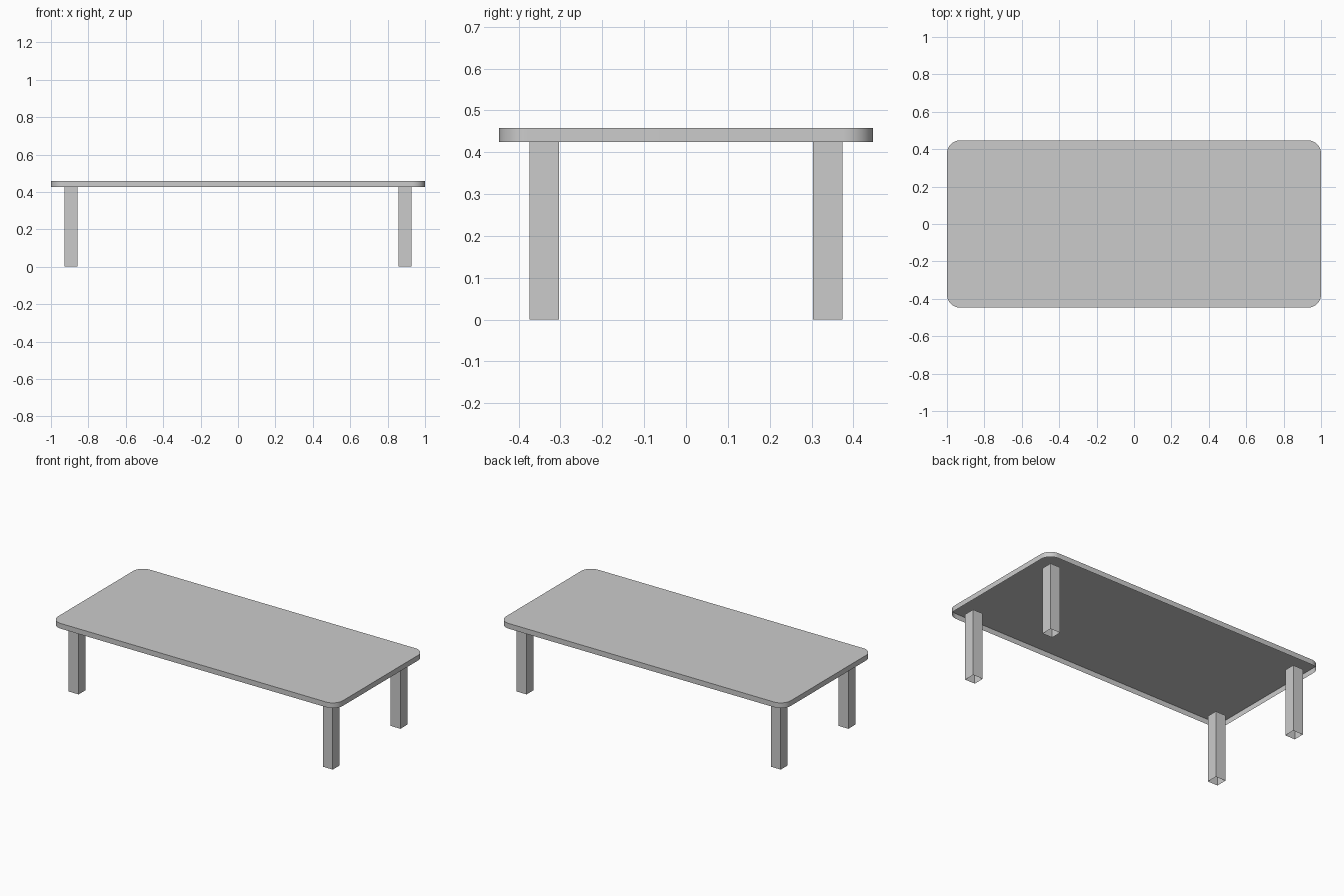
import bpy
import bmesh
from math import cos, sin, pi

if "Cube" in bpy.data.objects:
    bpy.data.objects.remove(bpy.data.objects["Cube"], do_unlink=True)

HALF_X, HALF_Y, RADIUS = 1.0, 0.447, 0.07
TOP_Z, UNDER_Z = 0.458, 0.425
LEG_X, LEG_Y, LEG_SIZE = 0.892, 0.339, 0.07
CORNER_STEPS = 12

grey = bpy.data.materials.new("light_grey")
colour = (0.6, 0.6, 0.6, 1.0)
grey.diffuse_color = colour
grey.use_nodes = True
grey.node_tree.nodes["Principled BSDF"].inputs["Base Color"].default_value = colour


def open_prism(name, outline, bottom, top):
    """Extrude an outline down from its top face, leaving the underside open."""
    bm = bmesh.new()
    cap = bm.faces.new([bm.verts.new((x, y, top)) for x, y in outline])
    upper = list(cap.verts)
    lower = [bm.verts.new((x, y, bottom)) for x, y in outline]
    for i in range(len(outline)):
        j = (i + 1) % len(outline)
        bm.faces.new((upper[j], upper[i], lower[i], lower[j]))
    mesh = bpy.data.meshes.new(name)
    bm.to_mesh(mesh)
    bm.free()
    mesh.materials.append(grey)
    obj = bpy.data.objects.new(name, mesh)
    bpy.context.collection.objects.link(obj)
    return obj


# Tabletop: thin rounded rectangle
corners = [(1, 1), (-1, 1), (-1, -1), (1, -1)]
outline = []
for quarter, (sx, sy) in enumerate(corners):
    for step in range(CORNER_STEPS + 1):
        a = (quarter + step / CORNER_STEPS) * pi / 2
        outline.append((sx * (HALF_X - RADIUS) + RADIUS * cos(a),
                        sy * (HALF_Y - RADIUS) + RADIUS * sin(a)))
tabletop = open_prism("tabletop", outline, UNDER_Z, TOP_Z)
bpy.ops.object.select_all(action="DESELECT")
tabletop.select_set(True)
bpy.context.view_layer.objects.active = tabletop
bpy.ops.object.shade_smooth_by_angle()

# Four square hollow legs
h = LEG_SIZE / 2
for sx, sy in corners:
    name = ("back" if sy > 0 else "front") + ("_left" if sx > 0 else "_right") + "_leg"
    square = [(sx * LEG_X + cx * h, sy * LEG_Y + cy * h) for cx, cy in corners]
    open_prism(name, square, 0, UNDER_Z)
